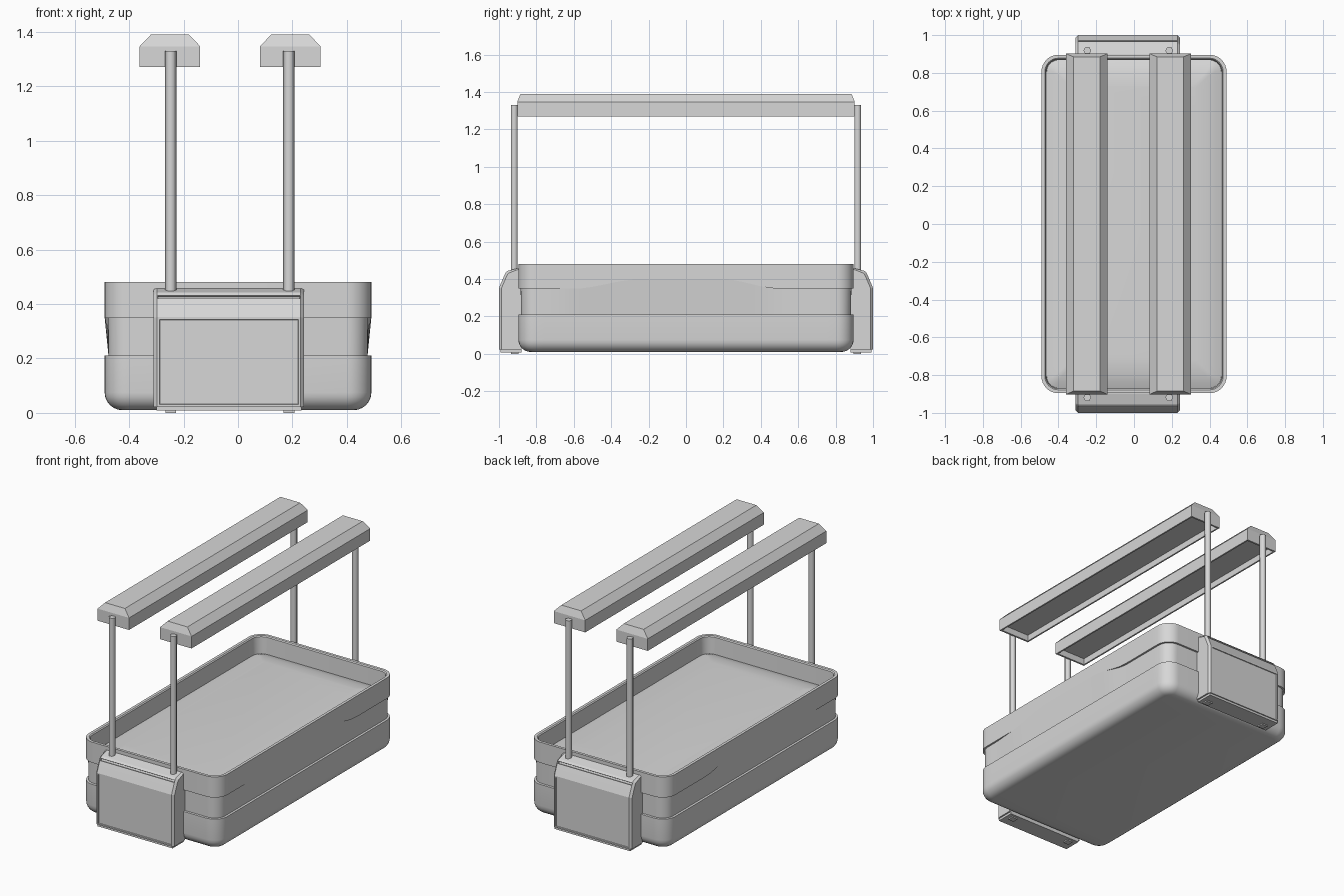
import bpy, bmesh, math
from mathutils import Matrix, Vector

cube = bpy.data.objects.get("Cube")
if cube:
    bpy.data.objects.remove(cube, do_unlink=True)

grey = bpy.data.materials.new("light_grey")
grey.use_nodes = True
GREY = (0.68, 0.68, 0.68, 1)
grey.diffuse_color = GREY
grey.node_tree.nodes["Principled BSDF"].inputs["Base Color"].default_value = GREY


def finish(name, bm, smooth=None):
    bmesh.ops.recalc_face_normals(bm, faces=bm.faces)
    mesh = bpy.data.meshes.new(name)
    bm.to_mesh(mesh)
    bm.free()
    mesh.materials.append(grey)
    obj = bpy.data.objects.new(name, mesh)
    bpy.context.collection.objects.link(obj)
    if smooth:
        bpy.ops.object.select_all(action='DESELECT')
        obj.select_set(True)
        bpy.context.view_layer.objects.active = obj
        bpy.ops.object.shade_smooth_by_angle(angle=math.radians(smooth))


def loft(bm, rings):
    loops = [[bm.verts.new(p) for p in ring] for ring in rings]
    for a, b in zip(loops, loops[1:]):
        for i in range(len(a)):
            j = (i + 1) % len(a)
            bm.faces.new((a[i], a[j], b[j], b[i]))
    bm.faces.new(loops[0])
    bm.faces.new(loops[-1])


def box(name, x, y, z):
    bm = bmesh.new()
    bmesh.ops.create_cube(bm, size=1)
    for v in bm.verts:
        v.co = Vector([lo + (c + 0.5) * (hi - lo) for c, (lo, hi) in zip(v.co, (x, y, z))])
    finish(name, bm)


# Tub: stacked rounded-rectangle rings
HX, HY, RADIUS, SIDE, ARC = 0.49, 0.896, 0.09, 32, 8


def outline(inset):
    hx, hy, r = HX - inset, HY - inset, max(RADIUS - inset, 0.015)
    pts = []
    for k, (sx, sy) in enumerate(((1, 1), (-1, 1), (-1, -1), (1, -1))):
        for i in range(ARC + 1):
            a = math.pi / 2 * (k + i / ARC)
            pts.append((sx * (hx - r) + r * math.cos(a), sy * (hy - r) + r * math.sin(a)))
        if k % 2:       # only the long sides need extra cuts
            x, y = pts[-1]
            pts += [(x, y * (1 - 2 * i / SIDE)) for i in range(1, SIDE)]
    return pts


def ramp(y, start, end):
    t = min(max((y - start) / (end - start), 0), 1)
    return t * t * (3 - 2 * t)


def ring(inset, z):
    return [(x, y, z) for x, y in outline(inset)]


def lip(depth):
    """Upper edge of the waist groove, which fades out along the long sides."""
    out = []
    for (x0, y0), (x1, y1) in zip(outline(0), outline(depth)):
        on_side = abs(x0) > HX - 0.01
        fade = on_side * (ramp(y0, -0.75, -0.55) if y0 < 0 else ramp(y0, 0.5, 0.3))
        lift = on_side * (ramp(y0, -0.6, -0.25) if y0 < 0 else ramp(y0, 0.5, 0.2))
        out.append((x1 + (x0 - x1) * fade, y1, 0.348 + 0.05 * lift))
    return out


bm = bmesh.new()
rings = []
for i in range(7):                      # rounded bottom edge
    a = math.pi / 2 * i / 6
    rings.append(ring(0.065 * (1 - math.sin(a)), 0.01 + 0.065 * (1 - math.cos(a))))
rings += [ring(0, 0.21), ring(0.014, 0.211), lip(0.012), lip(0), ring(0, 0.48),
          ring(0.018, 0.48), ring(0.024, 0.474), ring(0.028, 0.367)]
for inset, z in ((0.06, 0.379), (0.1, 0.389), (0.165, 0.396)):   # gently padded floor
    rings.append(ring(inset, z))
loft(bm, rings)
finish("tub", bm, 35)

# End housings, with matching base plates and feet
LEFT, RIGHT = -0.31, 0.243
POSTS = (-0.247, 0.187)
PROFILE = ((-0.88, 0.022), (-1.0, 0.022), (-1.0, 0.352), (-0.984, 0.39),
           (-0.972, 0.418), (-0.964, 0.434), (-0.955, 0.443), (-0.9, 0.457), (-0.88, 0.458))


def housing(name, side):
    bm = bmesh.new()
    loft(bm, [[(x, y, z) for y, z in PROFILE] for x in (LEFT, RIGHT)])
    bmesh.ops.recalc_face_normals(bm, faces=bm.faces)
    rim = [e for e in bm.edges if abs(e.verts[0].co.x - e.verts[1].co.x) < 1e-5
           and min(v.co.y for v in e.verts) < -0.9 and max(v.co.z for v in e.verts) > 0.1]
    bmesh.ops.bevel(bm, geom=rim, offset=0.013, segments=1, affect='EDGES', profile=0.5)

    def recess(z, border, depth):
        faces = [f for f in bm.faces if f.normal.y < -0.4 and abs(f.normal.x) < 0.1
                 and f.calc_area() > 0.002 and abs(f.calc_center_median().z - z) < 0.01]
        bmesh.ops.inset_region(bm, faces=faces, thickness=border, depth=0)
        bmesh.ops.inset_region(bm, faces=faces, thickness=0.002, depth=-depth)

    recess(0.187, 0.012, 0.005)     # front panel
    recess(0.426, 0.003, 0.012)     # narrow slot
    for v in bm.verts:
        v.co.y *= -side
    finish(name, bm)


for label, s in (("front", -1), ("back", 1)):
    housing(label + "_housing", s)
    box(label + "_base", (LEFT + 0.01, RIGHT - 0.01), sorted((s * 0.88, s * 0.993)), (0.008, 0.024))
    for tag, x in zip(("right", "left"), POSTS):
        box(f"{label}_{tag}_foot", (x - 0.02, x + 0.02), sorted((s * 0.895, s * 0.935)), (0, 0.01))
        # Slim upright post
        bm = bmesh.new()
        bmesh.ops.create_cone(bm, cap_ends=True, segments=6, radius1=0.021, radius2=0.021, depth=0.89,
                              matrix=Matrix.Translation((x, s * 0.918, 0.885)) @ Matrix.Rotation(math.pi / 6, 4, 'Z'))
        finish(f"{label}_{tag}_post", bm, 65)

# Overhead rails: chamfered tops, shallow recess underneath
for tag, x in zip(("right", "left"), (-0.25, 0.192)):
    bm = bmesh.new()
    steps = ((0.101, 0.89, 1.31), (0.101, 0.89, 1.27),
             (0.111, 0.902, 1.27), (0.111, 0.902, 1.347), (0.07, 0.885, 1.39))
    loft(bm, [[(x + sx * hx, sy * hy, z) for sx, sy in ((1, 1), (-1, 1), (-1, -1), (1, -1))]
              for hx, hy, z in steps])
    finish(tag + "_overhead_rail", bm)
